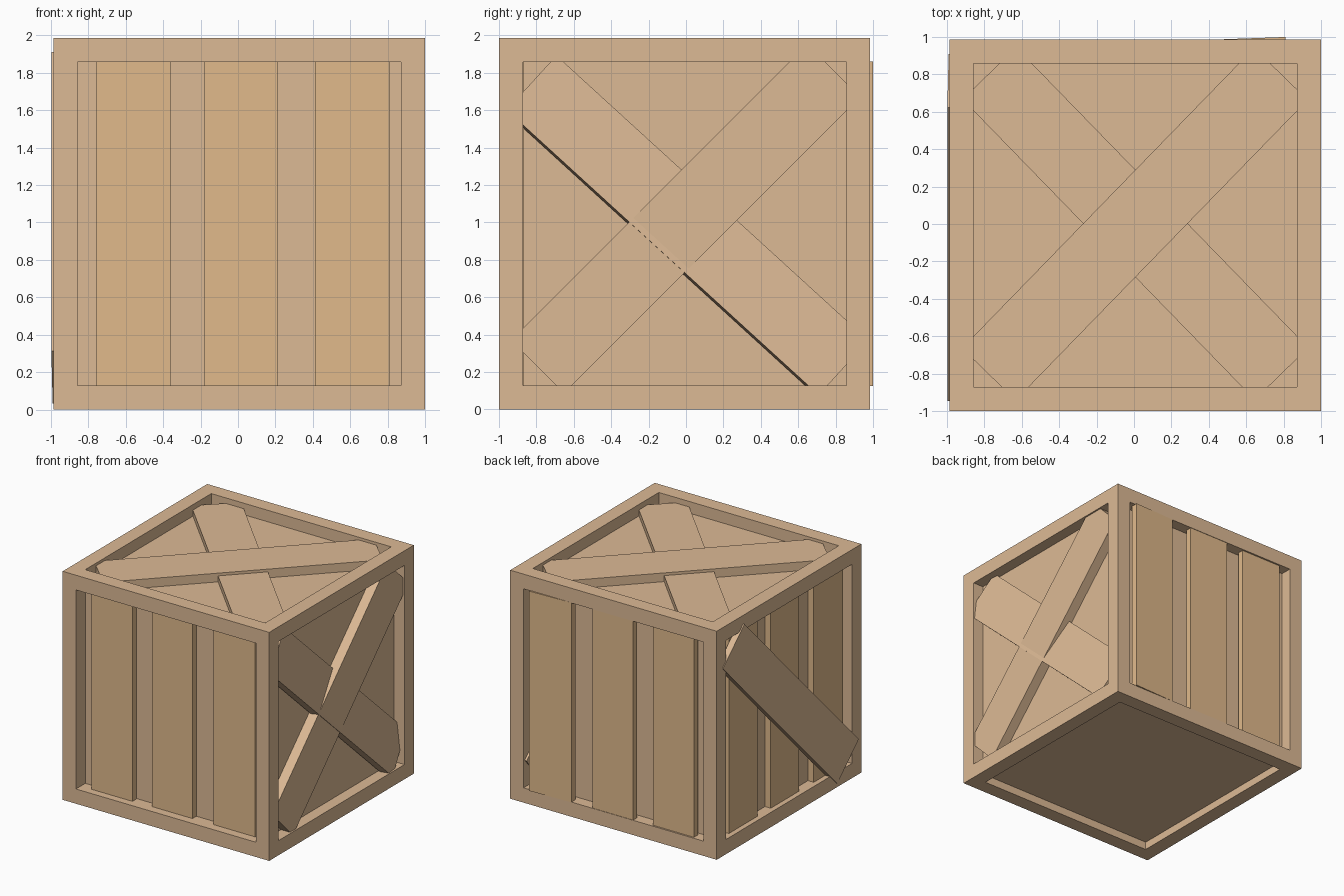
import bpy, bmesh
from math import radians
from mathutils import Matrix, Vector

if "Cube" in bpy.data.objects:
    bpy.data.objects.remove(bpy.data.objects["Cube"])

H = 0.9925                              # half size of the crate
C = Vector((0.0075, -0.0075, H))        # crate centre
B = 0.128                               # frame beam thickness


def material(name, color):
    m = bpy.data.materials.new(name)
    m.diffuse_color = (*color, 1)
    m.use_nodes = True
    m.node_tree.nodes["Principled BSDF"].inputs["Base Color"].default_value = m.diffuse_color
    return m


FRAME = material("frame_wood", (0.72, 0.49, 0.30))
PLANK = material("plank_wood", (0.75, 0.49, 0.26))


def box(name, size, matrix, mat):
    bm = bmesh.new()
    bmesh.ops.create_cube(bm, size=1)
    bmesh.ops.scale(bm, vec=size, verts=bm.verts)
    bm.transform(matrix)
    me = bpy.data.meshes.new(name)
    bm.to_mesh(me)
    bm.free()
    me.materials.append(mat)
    ob = bpy.data.objects.new(name, me)
    bpy.context.collection.objects.link(ob)
    return ob


def face(u, v, n):
    """Matrix of one crate side: right, up and outward axes."""
    n = Vector(n)
    m = Matrix((Vector(u), Vector(v), n)).transposed().to_4x4()
    m.translation = C + n * H
    return m


UP = (0, 0, 1)
FRONT = face((1, 0, 0), UP, (0, -1, 0))
RIGHT = face((0, 1, 0), UP, (1, 0, 0))
BACK = face((-1, 0, 0), UP, (0, 1, 0))
LEFT = face((0, -1, 0), UP, (-1, 0, 0))
TOP = face((1, 0, 0), (0, 1, 0), UP)


def board(name, side, u, v, length, width, depth, angle, tilt=0, thick=0.055, mat=FRAME):
    m = (side @ Matrix.Translation((u, v, -depth - thick / 2))
         @ Matrix.Rotation(radians(angle), 4, 'Z')
         @ Matrix.Rotation(radians(tilt), 4, 'X'))
    return box(name, (length, width, thick), m, mat)


# Twelve frame beams: full-height posts, rails fitted between them
o = H - B / 2
for a in (-o, o):
    for b in (-o, o):
        box("corner_post", (B, B, 2 * H), Matrix.Translation(C + Vector((a, b, 0))), FRAME)
        box("rail_x", (2 * (H - B), B, B), Matrix.Translation(C + Vector((0, a, b))), FRAME)
        box("rail_y", (B, 2 * (H - B), B), Matrix.Translation(C + Vector((a, 0, b))), FRAME)

# Recessed inner panels, each side with its own recess
lo = Vector((0.10, 0.13, 0.068)) - Vector((H, H, H))
hi = Vector((H, H, H)) - Vector((0.10, 0.10, 0.10))
box("inner_panels", hi - lo, Matrix.Translation(C + (lo + hi) / 2), FRAME)

# Vertical planks on front, left and back
slots = ((-0.565, 0.395), (0.008, 0.39), (0.603, 0.40))
for (u, w), depth in zip(slots, (0.066, 0.075, 0.078)):
    board("front_plank", FRONT, u, 0, 1.735, w, depth, 90, mat=PLANK)
for u, w in slots:
    board("left_plank", LEFT, u, 0, 1.735, w, 0.045, 90, mat=PLANK)
for (u, w), depth, tilt in zip(slots, (0.015, 0.004, -0.007), (0, 0, 2.1)):
    board("back_plank", BACK, -u, 0, 1.735, w, depth, 90, tilt, mat=PLANK)

# Crossed braces on top
board("top_brace_lower", TOP, 0, 0.01, 2.24, 0.40, 0.048, -45.8)
board("top_brace_upper", TOP, -0.003, 0.007, 2.24, 0.40, 0.024, 45.8, thick=0.08)

# Crossed braces on the right, the lower one sitting askew
board("right_brace_lower", RIGHT, 0.012, -0.012, 2.26, 0.40, 0.04, -42.4, -9, thick=0.075)
board("right_brace_upper", RIGHT, 0.005, 0.028, 2.24, 0.40, 0.014, 45, thick=0.09)

# Single diagonal brace standing proud of the left side
board("left_brace", LEFT, 0.012, -0.02, 2.24, 0.40, -0.009, -45.5, 1)
